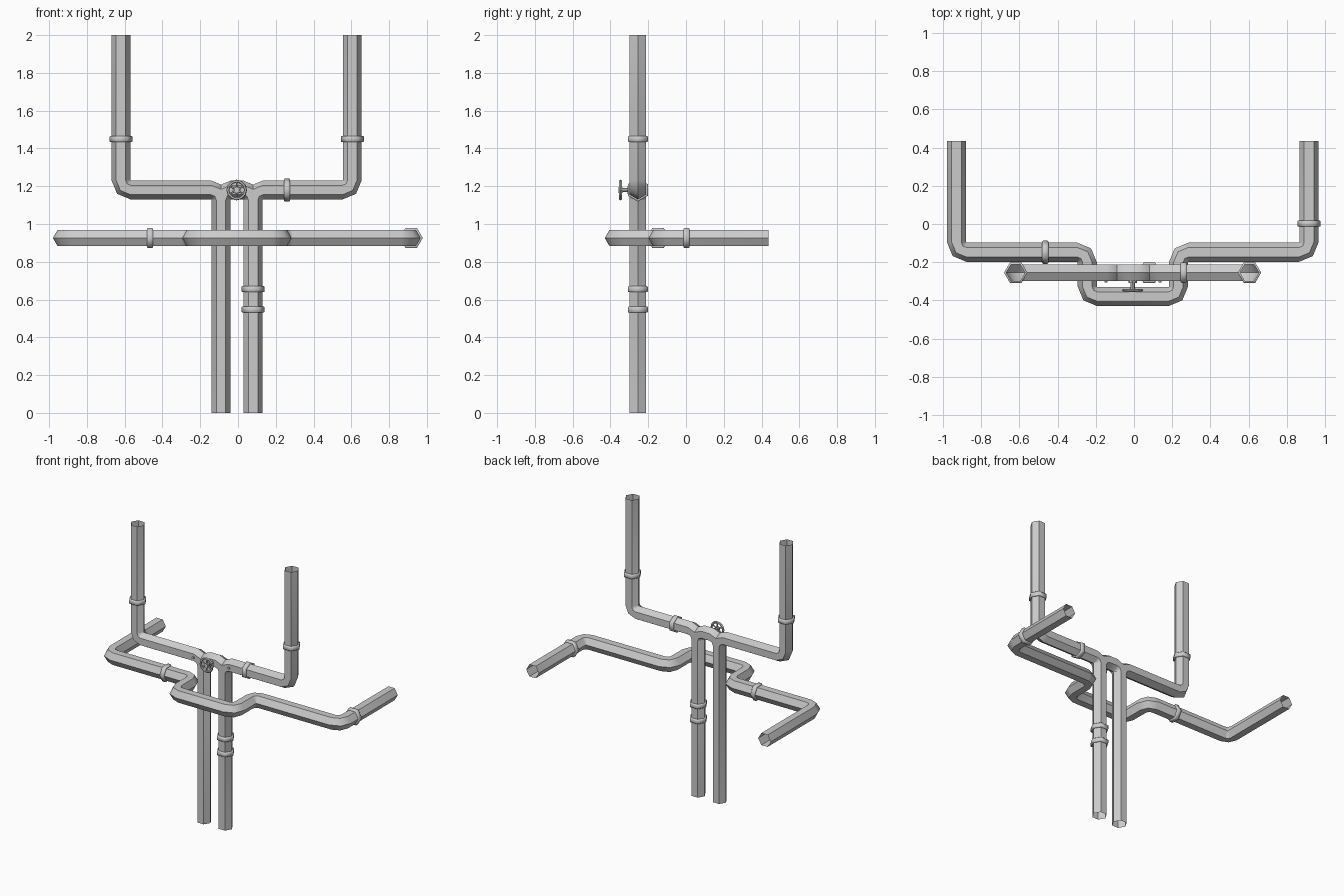
import bpy, bmesh
from math import radians, sin, cos, pi
from mathutils import Vector as V

if "Cube" in bpy.data.objects:
    bpy.data.objects.remove(bpy.data.objects["Cube"])

R = 0.05      # pipe radius
BEND = 0.052  # centreline radius of the elbows


def sweep(name, sections, normal):
    """Skin open hexagonal sections given as (position, tangent, radius)."""
    n = V(normal)
    bm = bmesh.new()
    rings = []
    for p, t, r in sections:
        side = t.cross(n).normalized()
        rings.append([bm.verts.new(p + r * (cos(k * pi / 3) * side + sin(k * pi / 3) * n))
                      for k in range(6)])
    for a, b in zip(rings, rings[1:]):
        for k in range(6):
            j = (k + 1) % 6
            bm.faces.new((a[k], a[j], b[j], b[k]))
    bmesh.ops.recalc_face_normals(bm, faces=bm.faces)
    me = bpy.data.meshes.new(name)
    bm.to_mesh(me)
    bm.free()
    ob = bpy.data.objects.new(name, me)
    bpy.context.collection.objects.link(ob)
    bpy.ops.object.select_all(action='DESELECT')
    ob.select_set(True)
    bpy.context.view_layer.objects.active = ob
    bpy.ops.object.shade_smooth_by_angle(angle=radians(50))
    return ob


def pipe(name, pts, normal):
    """Hexagonal pipe along right-angled path with two-segment elbows."""
    pts = [V(p) for p in pts]
    secs = [(pts[0], (pts[1] - pts[0]).normalized(), R)]
    for a, p, b in zip(pts, pts[1:], pts[2:]):
        d1, d2 = (p - a).normalized(), (b - p).normalized()
        c = p + BEND * (d2 - d1)
        for th in (0, pi / 4, pi / 2):
            secs.append((c + BEND * (d1 * sin(th) - d2 * cos(th)),
                         d1 * cos(th) + d2 * sin(th), R))
    secs.append((pts[-1], (pts[-1] - pts[-2]).normalized(), R))
    return sweep(name, secs, normal)


def collar(name, pos, axis, normal):
    """Chamfered hexagonal coupling ring."""
    prof = [(-0.016, 0.049), (-0.016, 0.057), (-0.012, 0.061),
            (0.012, 0.061), (0.016, 0.057), (0.016, 0.049)]
    a = V(axis)
    return sweep(name, [(V(pos) + a * s, a, r) for s, r in prof], normal)


def rod(name, a, b, r, sides):
    a, b = V(a), V(b)
    bpy.ops.mesh.primitive_cylinder_add(vertices=sides, radius=r, depth=(b - a).length,
                                        location=(a + b) / 2)
    ob = bpy.context.object
    ob.name = name
    ob.rotation_euler = (b - a).to_track_quat('Z', 'Y').to_euler()
    return ob


X, Y, Z = (1, 0, 0), (0, 1, 0), (0, 0, 1)
PY, PZ = -0.255, 1.18   # plane and height of the upright pipes

# upright pipes and the arch joining them
pipe("left_upright_pipe", [(-0.62, PY, 2), (-0.62, PY, PZ), (-0.09, PY, PZ), (-0.09, PY, 0)], Y)
pipe("right_upright_pipe", [(0.605, PY, 2), (0.605, PY, PZ), (0.08, PY, PZ), (0.08, PY, 0)], Y)
pipe("joining_arch", [(-0.09, PY, 1.12), (-0.09, PY, PZ), (0.08, PY, PZ), (0.08, PY, 1.12)], Y)

# horizontal pipe that detours round the uprights
LZ = 0.926
path = [(-0.93, 0.436), (-0.93, -0.148), (-0.245, -0.148), (-0.245, -0.38),
        (0.233, -0.38), (0.233, -0.148), (0.917, -0.148), (0.917, 0.436)]
pipe("horizontal_pipe", [(x, y, LZ) for x, y in path], Z)

# couplings
for i, (pos, axis, nrm) in enumerate([
        ((-0.62, PY, 1.45), Z, Y), ((0.605, PY, 1.45), Z, Y),
        ((0.08, PY, 0.655), Z, Y), ((0.08, PY, 0.547), Z, Y),
        ((0.26, PY, PZ), X, Y),
        ((-0.465, -0.148, LZ), X, Z), ((0.917, 0.002, LZ), Y, Z)]):
    collar(f"coupling_{i + 1}", pos, axis, nrm)

# valve: stem, hub, hand wheel and spokes
VX, WY = -0.007, -0.347
rod("valve_base", (VX, -0.29, PZ), (VX, -0.31, PZ), 0.022, 8)
rod("valve_stem", (VX, -0.29, PZ), (VX, WY, PZ), 0.011, 8)
rod("valve_hub", (VX, WY + 0.01, PZ), (VX, WY - 0.01, PZ), 0.016, 8)
bpy.ops.mesh.primitive_torus_add(major_segments=12, minor_segments=6, major_radius=0.047,
                                 minor_radius=0.008, location=(VX, WY, PZ),
                                 rotation=(pi / 2, 0, 0))
bpy.context.object.name = "valve_wheel"
for k in range(3):
    d = V((cos(k * pi / 3 + pi / 6), 0, sin(k * pi / 3 + pi / 6))) * 0.046
    c = V((VX, WY, PZ))
    rod(f"valve_spoke_{k + 1}", c - d, c + d, 0.005, 6)

# small bolts either side of the valve
for s, x in (("left", -0.147), ("right", 0.136)):
    rod(f"{s}_bolt", (x, -0.295, PZ), (x, -0.306, PZ), 0.009, 6)
